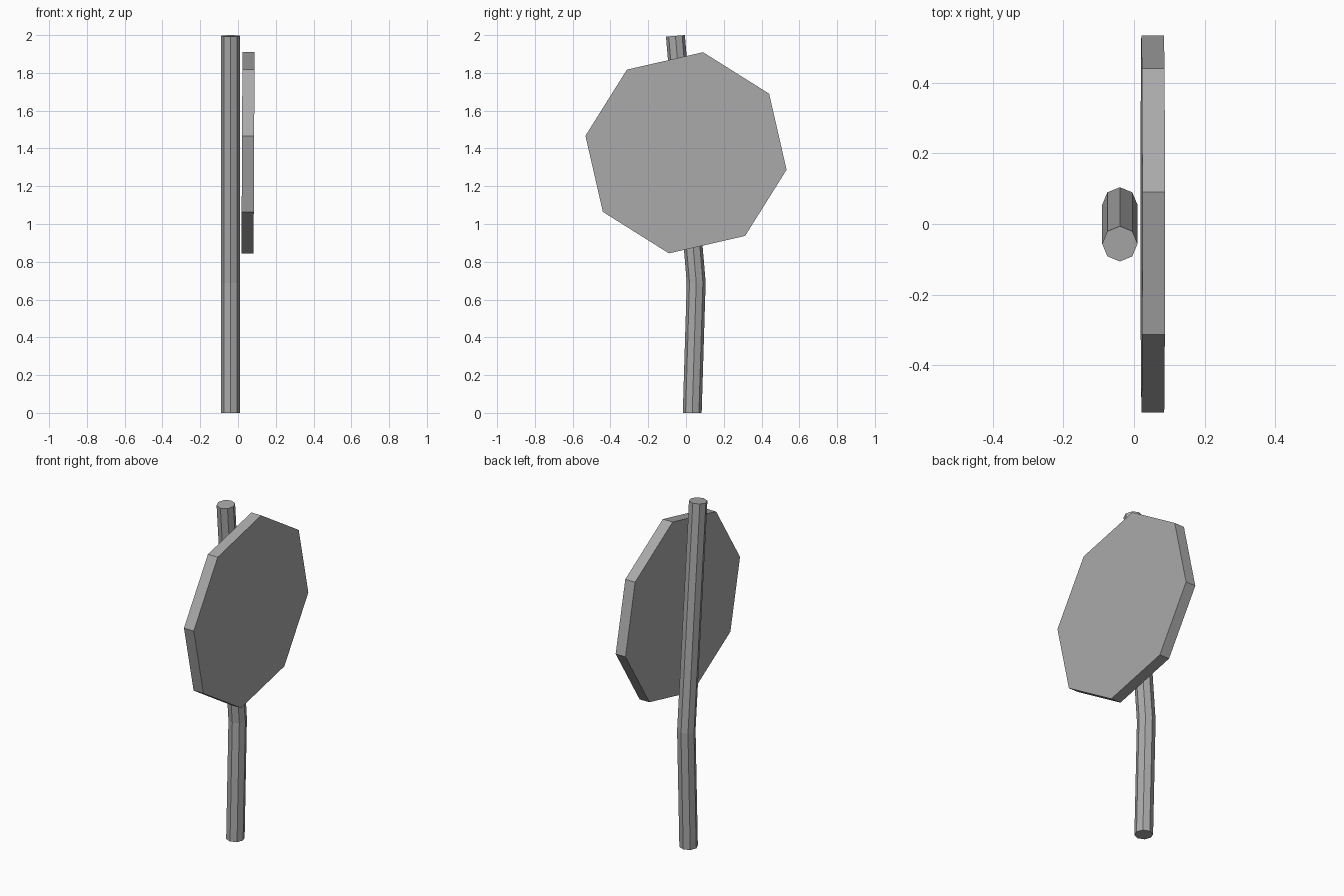
import bpy
import bmesh
import math
from mathutils import Vector

cube = bpy.data.objects.get("Cube")
if cube:
    bpy.data.objects.remove(cube, do_unlink=True)

# Single plain grey for the whole sign
GREY = (0.4, 0.4, 0.4, 1.0)
grey = bpy.data.materials.new("plain_grey")
grey.use_nodes = True
grey.diffuse_color = GREY
grey.node_tree.nodes["Principled BSDF"].inputs["Base Color"].default_value = GREY

SIDES = 8


def loft(name, rings):
    """Skin a list of equal-sized point rings and cap both ends."""
    bm = bmesh.new()
    loops = [[bm.verts.new(p) for p in ring] for ring in rings]
    for low, high in zip(loops, loops[1:]):
        for i in range(SIDES):
            j = (i + 1) % SIDES
            bm.faces.new((low[i], low[j], high[j], high[i]))
    bm.faces.new(loops[0][::-1])
    bm.faces.new(loops[-1])
    bmesh.ops.recalc_face_normals(bm, faces=bm.faces)
    mesh = bpy.data.meshes.new(name)
    bm.to_mesh(mesh)
    bm.free()
    mesh.materials.append(grey)
    obj = bpy.data.objects.new(name, mesh)
    bpy.context.collection.objects.link(obj)
    return obj


def octagon(radius, start=0.0):
    for i in range(SIDES):
        a = start + math.tau * i / SIDES
        yield radius * math.cos(a), radius * math.sin(a)


# Bent pole: (y, z, slope of the ring along y)
POLE_X, POLE_R = -0.04, 0.05
pole_path = [(0.033, 0.0, 0.0), (0.054, 0.69, 0.03), (-0.056, 1.996, 0.08)]
loft("bent_pole", [
    [Vector((POLE_X + u, y + v, z + slope * v)) for u, v in octagon(POLE_R)]
    for y, z, slope in pole_path
])

# Octagonal sign plate, turned and leaning very slightly
PLATE_X, PLATE_Z, PLATE_R, THICK = 0.053, 1.377, 0.54, 0.064
LEAN = 0.005
loft("sign_plate", [
    [Vector((PLATE_X + side * THICK / 2 + LEAN * v, u, PLATE_Z + v))
     for u, v in octagon(PLATE_R, math.radians(35.4))]
    for side in (-1, 1)
])
